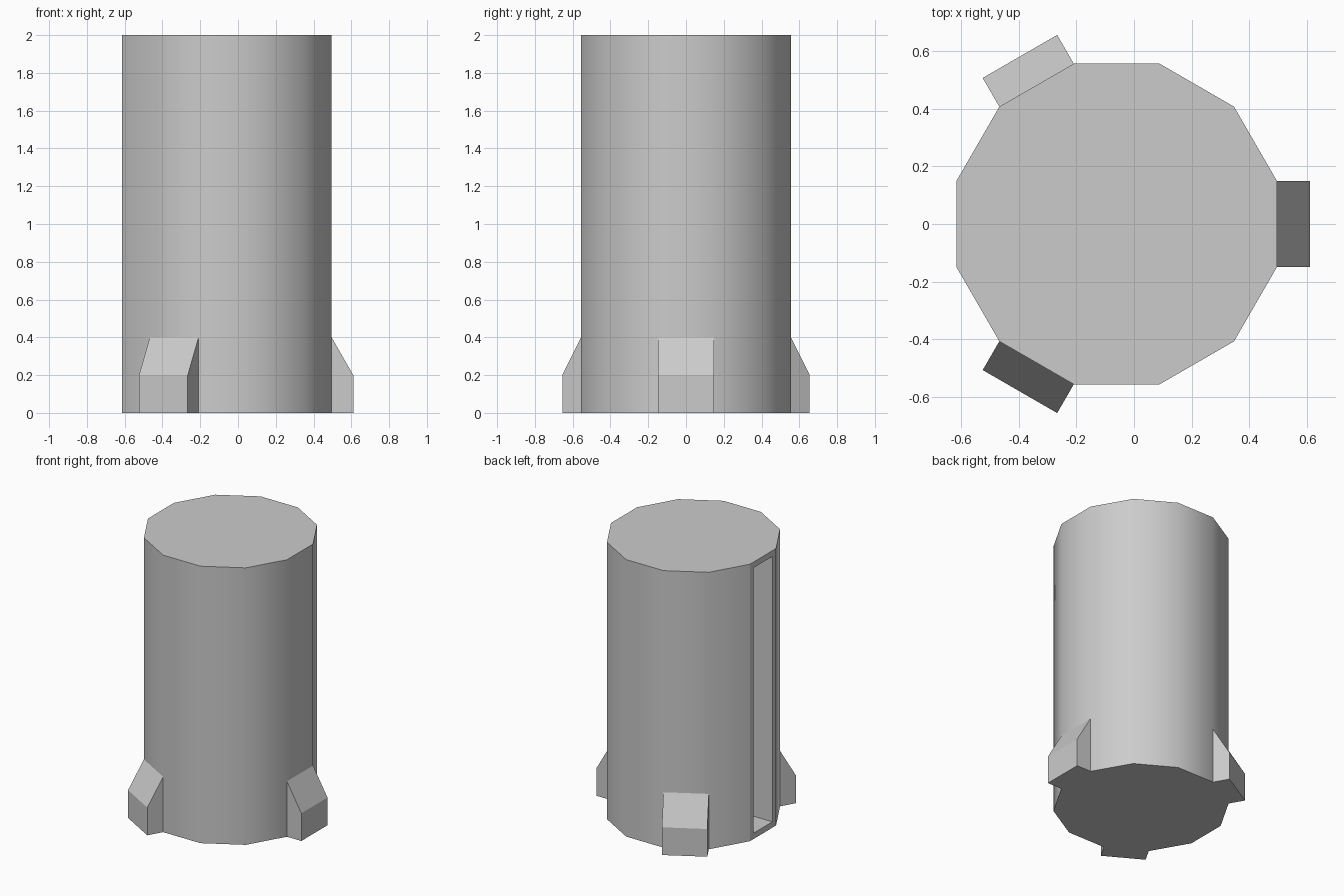
import bpy, bmesh
from math import radians, cos
from mathutils import Matrix, Vector

if "Cube" in bpy.data.objects:
    bpy.data.objects.remove(bpy.data.objects["Cube"], do_unlink=True)

CENTRE_X, RADIUS, HEIGHT = -0.06, 0.575, 2.0
APOTHEM = RADIUS * cos(radians(15))
HALF_SIDE = 0.149

grey = bpy.data.materials.new("plain grey")
grey.use_nodes = True
colour = (0.6, 0.6, 0.6, 1)
grey.diffuse_color = colour
grey.node_tree.nodes["Principled BSDF"].inputs["Base Color"].default_value = colour


def finish(name, bm):
    bmesh.ops.recalc_face_normals(bm, faces=bm.faces)
    mesh = bpy.data.meshes.new(name)
    bm.to_mesh(mesh)
    bm.free()
    mesh.materials.append(grey)
    obj = bpy.data.objects.new(name, mesh)
    obj.location.x = CENTRE_X
    bpy.context.collection.objects.link(obj)
    return obj


# Twelve-sided body, smooth around its sides
bm = bmesh.new()
bmesh.ops.create_cone(bm, cap_ends=True, segments=12, radius1=RADIUS,
                      radius2=RADIUS, depth=HEIGHT)
bmesh.ops.rotate(bm, verts=bm.verts, matrix=Matrix.Rotation(radians(15), 3, "Z"))
bmesh.ops.translate(bm, verts=bm.verts, vec=(0, 0, HEIGHT / 2))
bm.normal_update()
for face in bm.faces:
    face.smooth = abs(face.normal.z) < 0.5

# Tall recessed slot in the flat panel on the -x side
panel = min(bm.faces, key=lambda f: f.normal.x)
panel.smooth = False
bmesh.ops.inset_individual(bm, faces=[panel], thickness=0.06)
walls = bmesh.ops.extrude_discrete_faces(bm, faces=[panel])["faces"]
bmesh.ops.translate(bm, verts=walls[0].verts, vec=(0.25, 0, 0))
for face in bm.faces:
    if face.normal.x < -0.99 or len(face.verts) == 4 and face.calc_center_median().x < -APOTHEM * 0.99:
        face.smooth = False
body = finish("body", bm)
bpy.context.view_layer.objects.active = body
body.select_set(True)
for edge in body.data.edges:
    points = [body.data.vertices[i].co for i in edge.vertices]
    # Crisp borders around the slot panel and its walls
    if all(p.x < -APOTHEM + 0.3 and abs(p.y) < HALF_SIDE + 0.01 for p in points):
        edge.use_edge_sharp = True
bpy.ops.object.shade_smooth_by_angle(angle=radians(35), keep_sharp_edges=True)

# Three wedge-topped feet around the base
profile = [(APOTHEM, 0), (APOTHEM + 0.115, 0), (APOTHEM + 0.115, 0.2), (APOTHEM, 0.4)]
for name, angle in (("left_foot", 0), ("back_foot", 120), ("front_foot", 240)):
    bm = bmesh.new()
    side = bm.faces.new([bm.verts.new((x, -HALF_SIDE, z)) for x, z in profile])
    new = bmesh.ops.extrude_face_region(bm, geom=[side])["geom"]
    bmesh.ops.translate(bm, verts=[v for v in new if isinstance(v, bmesh.types.BMVert)],
                        vec=Vector((0, 2 * HALF_SIDE, 0)))
    bmesh.ops.rotate(bm, verts=bm.verts, matrix=Matrix.Rotation(radians(angle), 3, "Z"))
    finish(name, bm)
